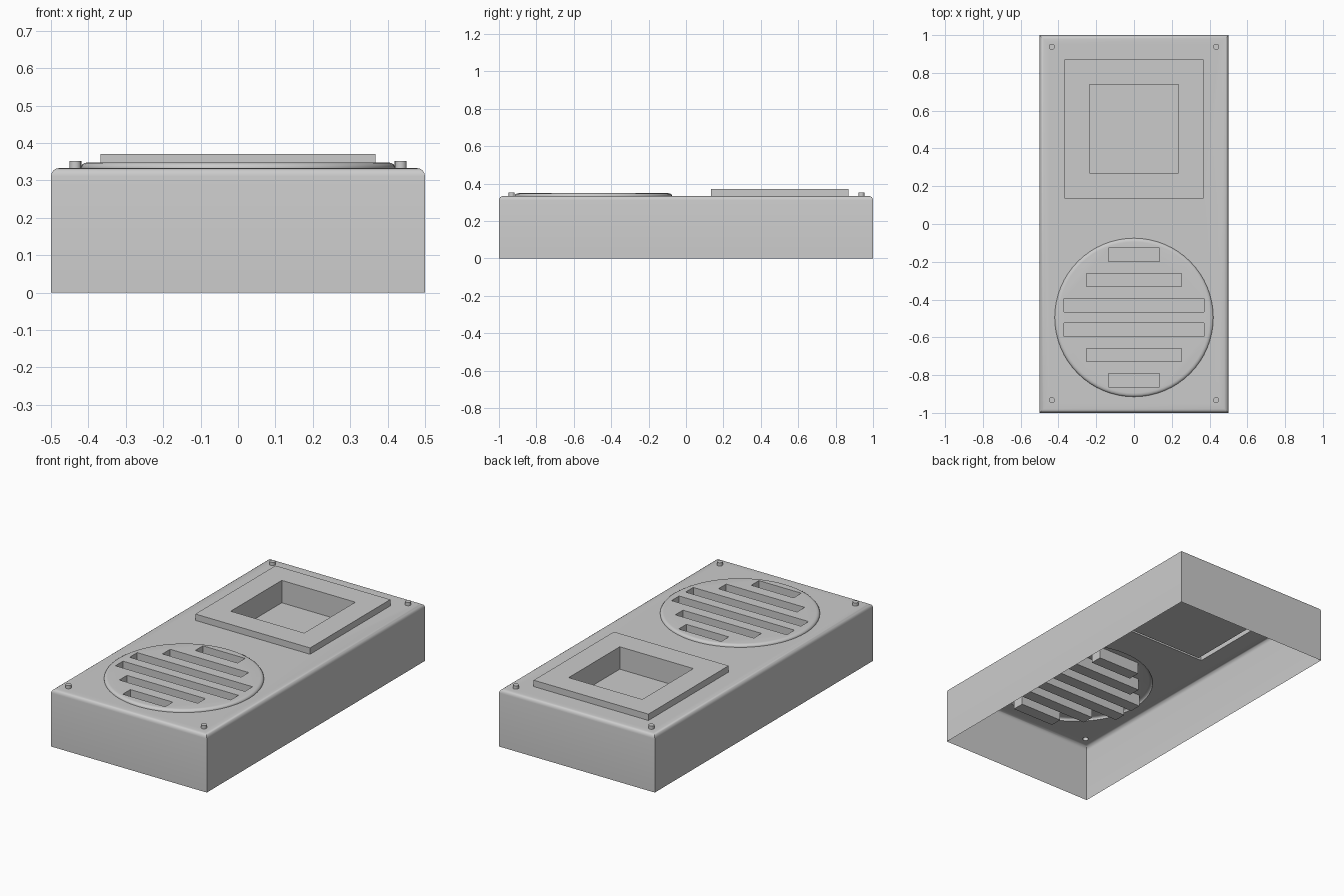
import bpy, bmesh, math
from mathutils import Matrix, Vector

if "Cube" in bpy.data.objects:
    bpy.data.objects.remove(bpy.data.objects["Cube"])

TOP = 0.333
GRILLE_Y = -0.495


def add_box(bm, x0, x1, y0, y1, z0, z1):
    m = Matrix.Translation(((x0 + x1) / 2, (y0 + y1) / 2, (z0 + z1) / 2))
    m = m @ Matrix.Diagonal((x1 - x0, y1 - y0, z1 - z0, 1))
    return bmesh.ops.create_cube(bm, size=1, matrix=m)["verts"]


def add_turned(bm, cx, cy, profile, sides):
    """Closed round solid from (radius, z) points, bottom to top."""
    rings = []
    for r, z in profile:
        rings.append([bm.verts.new((cx + r * math.cos(2 * math.pi * i / sides),
                                    cy + r * math.sin(2 * math.pi * i / sides), z))
                      for i in range(sides)])
    for a, b in zip(rings, rings[1:]):
        for i in range(sides):
            j = (i + 1) % sides
            bm.faces.new((a[i], a[j], b[j], b[i]))
    bm.faces.new(rings[0][::-1])
    bm.faces.new(rings[-1])


def to_object(bm, name):
    me = bpy.data.meshes.new(name)
    bm.to_mesh(me)
    bm.free()
    ob = bpy.data.objects.new(name, me)
    bpy.context.collection.objects.link(ob)
    return ob


# housing block with rounded top edges
bm = bmesh.new()
add_box(bm, -0.5, 0.5, -1, 1, 0, TOP)
top_edges = [e for e in bm.edges if all(v.co.z > 0.1 for v in e.verts)]
bmesh.ops.bevel(bm, geom=top_edges, offset=0.022, segments=4, profile=0.5,
                affect='EDGES')
housing = to_object(bm, "housing")

# raised parts: screen frame, grille disc, corner screws
bm = bmesh.new()
add_box(bm, -0.368, 0.368, 0.135, 0.87, 0.30, 0.37)
add_turned(bm, 0, GRILLE_Y,
           [(0.42, 0.30), (0.42, 0.337), (0.416, 0.343), (0.409, 0.347), (0.40, 0.348)], 64)
for x in (-0.435, 0.435):
    for y in (-0.932, 0.938):
        add_turned(bm, x, y, [(0.016, 0.30), (0.016, 0.352)], 16)
raised = to_object(bm, "raised_parts")

# pockets: screen recess and grille slots
bm = bmesh.new()
add_box(bm, -0.236, 0.236, 0.27, 0.738, 0.24, 0.5)
for offset, half in ((0.065, 0.37), (0.198, 0.252), (0.332, 0.136)):
    for side in (-1, 1):
        y = GRILLE_Y + side * offset
        add_box(bm, -half, half, y - 0.035, y + 0.035, 0.28, 0.5)
pockets = to_object(bm, "pockets")

for helper, op in ((raised, 'UNION'), (pockets, 'DIFFERENCE')):
    helper.hide_render = True
    mod = housing.modifiers.new(helper.name, 'BOOLEAN')
    mod.object, mod.operation, mod.solver = helper, op, 'EXACT'

# bake, then open the underside
bpy.context.view_layer.update()
baked = bpy.data.meshes.new_from_object(
    housing.evaluated_get(bpy.context.evaluated_depsgraph_get()))
housing.modifiers.clear()
housing.data = baked
bm = bmesh.new()
bm.from_mesh(baked)
bottom = [f for f in bm.faces if all(v.co.z < 0.001 for v in f.verts)]
bmesh.ops.delete(bm, geom=bottom, context='FACES')
bm.to_mesh(baked)
bm.free()
for helper in (raised, pockets):
    bpy.data.objects.remove(helper)

bpy.context.view_layer.objects.active = housing
housing.select_set(True)
bpy.ops.object.shade_smooth_by_angle(angle=math.radians(35))
